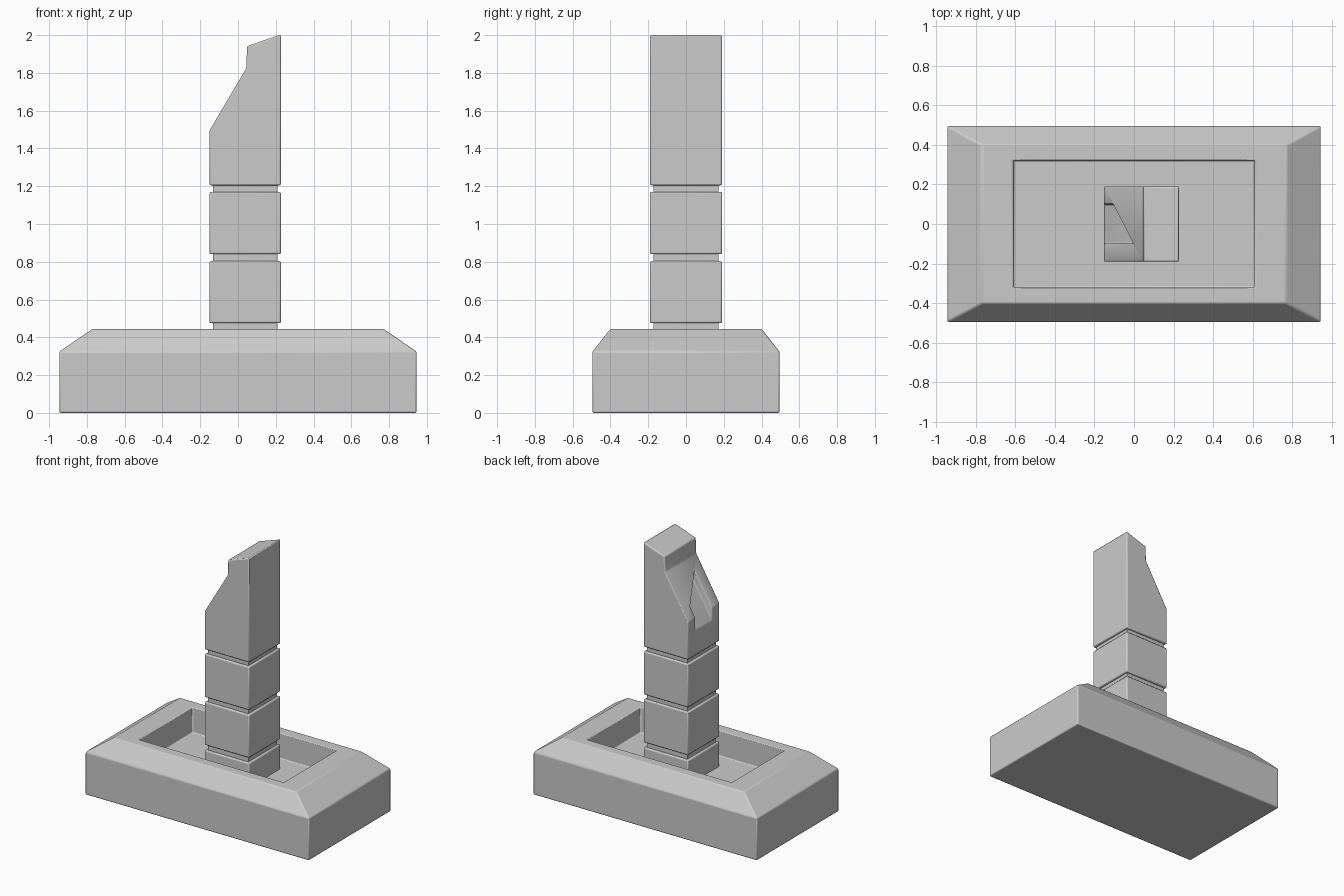
import bpy, bmesh

if "Cube" in bpy.data.objects:
    bpy.data.objects.remove(bpy.data.objects["Cube"])

grey = bpy.data.materials.new("light grey")
grey.diffuse_color = (0.6, 0.6, 0.6, 1)
grey.use_nodes = True
grey.node_tree.nodes["Principled BSDF"].inputs["Base Color"].default_value = grey.diffuse_color


def finish(name, bm, bevel=0.008):
    """Turn a bmesh into a grey object with softly rounded edges."""
    bmesh.ops.recalc_face_normals(bm, faces=bm.faces)
    mesh = bpy.data.meshes.new(name)
    bm.to_mesh(mesh)
    bm.free()
    ob = bpy.data.objects.new(name, mesh)
    bpy.context.collection.objects.link(ob)
    mesh.materials.append(grey)
    if bevel:
        mod = ob.modifiers.new("bevel", 'BEVEL')
        mod.width, mod.segments = bevel, 2
        mod.limit_method, mod.angle_limit = 'ANGLE', 0.35
    bpy.context.view_layer.objects.active = ob
    ob.select_set(True)
    bpy.ops.object.shade_smooth_by_angle(angle=0.6)
    ob.select_set(False)
    return ob


def loft(name, rings, cx=0, bevel=0.008):
    """Closed solid through rectangular rings of (half x, half y, z)."""
    bm = bmesh.new()
    loops = [[bm.verts.new((cx + sx * hx, sy * hy, z))
              for sx, sy in ((-1, -1), (1, -1), (1, 1), (-1, 1))]
             for hx, hy, z in rings]
    bm.faces.new(loops[0])
    bm.faces.new(loops[-1])
    for a, b in zip(loops, loops[1:]):
        for i in range(4):
            j = (i + 1) % 4
            bm.faces.new((a[i], a[j], b[j], b[i]))
    return finish(name, bm, bevel)


def extrude_profile(name, points, y0, y1, bevel=0.008):
    """Solid from an x-z outline extruded along y."""
    bm = bmesh.new()
    face = bm.faces.new([bm.verts.new((x, y0, z)) for x, z in points])
    out = bmesh.ops.extrude_face_region(bm, geom=[face])
    verts = [v for v in out["geom"] if isinstance(v, bmesh.types.BMVert)]
    bmesh.ops.translate(bm, verts=verts, vec=(0, y1 - y0, 0))
    return finish(name, bm, bevel)


# Base tray with sloped shoulders and a sunken basin
loft("base_tray", [(0.945, 0.495, 0), (0.945, 0.495, 0.325), (0.77, 0.4, 0.445),
                   (0.61, 0.322, 0.445), (0.61, 0.322, 0.25)])

# Column blocks separated by narrow grooves
CX, HX, HY = 0.038, 0.189, 0.191
for name, z0, z1 in (("column_foot", 0.24, 0.435),
                     ("column_lower_block", 0.475, 0.803),
                     ("column_upper_block", 0.84, 1.17)):
    loft(name, [(HX, HY, z0), (HX, HY, z1)], CX)
for i, (z0, z1) in enumerate(((0.42, 0.49), (0.79, 0.85), (1.16, 1.215))):
    loft(f"column_neck_{i + 1}", [(HX - 0.018, HY - 0.018, z0),
                                  (HX - 0.018, HY - 0.018, z1)], CX, 0)

# Slanted spout head
head = extrude_profile("spout_head",
                       [(-0.151, 1.205), (0.227, 1.205), (0.227, 2.003), (0.048, 1.942),
                        (0.044, 1.825), (-0.151, 1.495)], -0.191, 0.191)

# Water channel cut into the slope
cutter = extrude_profile("channel_cutter",
                         [(-0.2, 1.31), (0.038, 1.715), (0.038, 1.82),
                          (-0.02, 1.9), (-0.2, 1.9)], -0.097, 0.1, 0)
cutter.hide_render = True
cutter.hide_viewport = True
cut = head.modifiers.new("channel", 'BOOLEAN')
cut.operation, cut.object, cut.solver = 'DIFFERENCE', cutter, 'EXACT'
head.modifiers.move(len(head.modifiers) - 1, 0)
